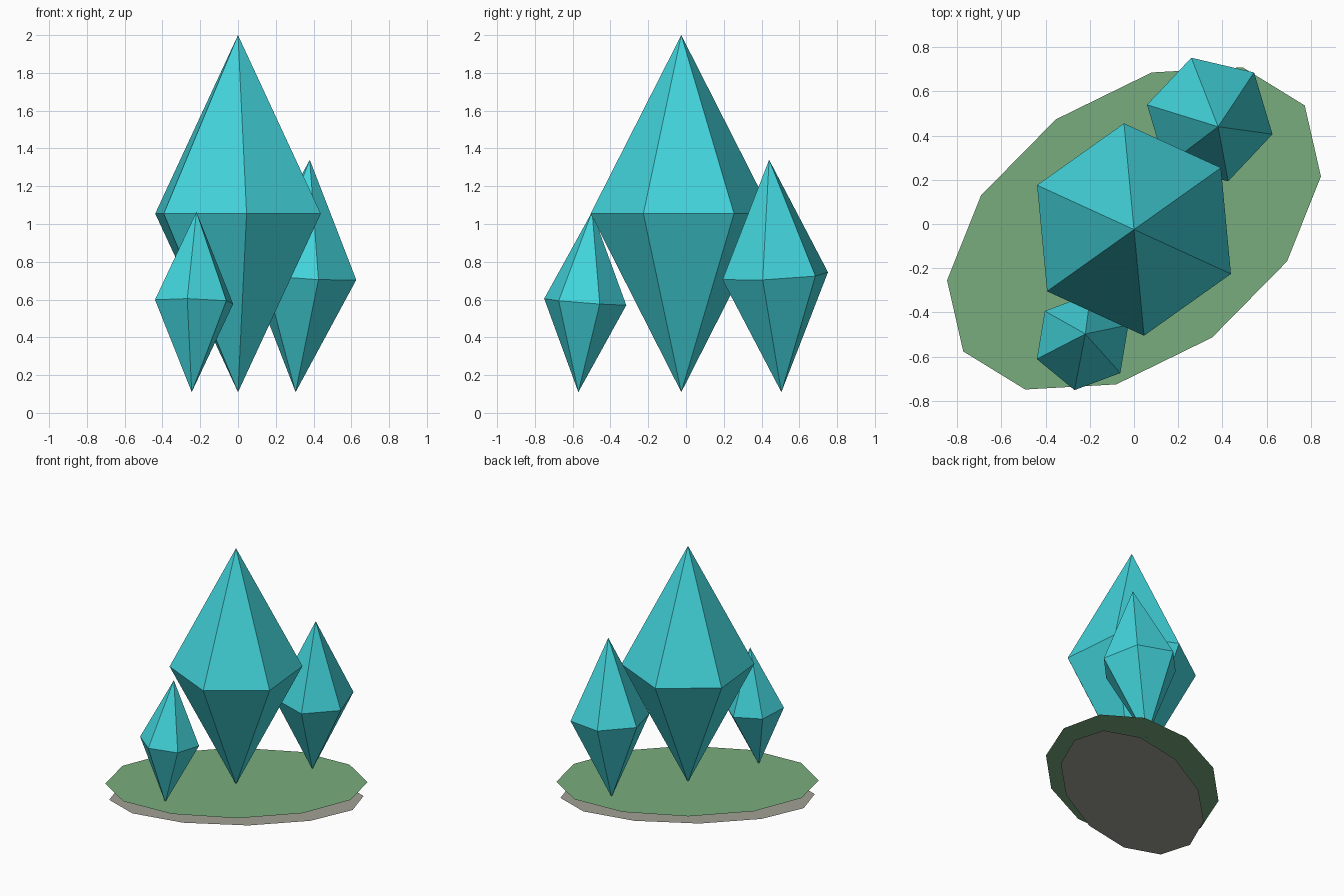
import bpy, bmesh, math
from mathutils import Vector

if "Cube" in bpy.data.objects:
    bpy.data.objects.remove(bpy.data.objects["Cube"])


def material(name, srgb):
    m = bpy.data.materials.new(name)
    lin = [((c / 255 + 0.055) / 1.055) ** 2.4 for c in srgb]
    m.diffuse_color = (*lin, 1)
    m.use_nodes = True
    m.node_tree.nodes["Principled BSDF"].inputs["Base Color"].default_value = m.diffuse_color
    return m


teal = material("crystal_teal", (66, 212, 219))
green = material("grass_green", (120, 172, 125))
grey = material("stone_grey", (161, 161, 149))


def finish(bm, name, mat):
    mesh = bpy.data.meshes.new(name)
    bm.to_mesh(mesh)
    bm.free()
    mesh.materials.append(mat)
    obj = bpy.data.objects.new(name, mesh)
    bpy.context.collection.objects.link(obj)
    return obj


def crystal(name, bottom, top, radius, angle):
    """Six-sided double pyramid with its girdle square to the tilted axis."""
    bottom, top = Vector(bottom), Vector(top)
    axis = (top - bottom).normalized()
    mid = (bottom + top) / 2
    tilt = Vector((0, 0, 1)).rotation_difference(axis)
    bm = bmesh.new()
    lo, hi = bm.verts.new(bottom), bm.verts.new(top)
    ring = []
    for i in range(6):
        a = math.radians(angle + 60 * i)
        spoke = Vector((math.cos(a), math.sin(a), 0)) * radius
        ring.append(bm.verts.new(mid + tilt @ spoke))
    for i in range(6):
        a, b = ring[i], ring[(i + 1) % 6]
        bm.faces.new((a, b, hi))
        bm.faces.new((b, a, lo))
    return finish(bm, name, teal)


def sheet(name, z, u, v, mat):
    """Flat twelve-sided oval spanned by two half-axis vectors."""
    bm = bmesh.new()
    centre, u, v = Vector((0, -0.02, z)), Vector((*u, 0)), Vector((*v, 0))
    ring = []
    for i in range(12):
        a = math.tau * i / 12
        ring.append(bm.verts.new(centre + u * math.cos(a) + v * math.sin(a)))
    bm.faces.new(ring)
    return finish(bm, name, mat)


# Ground: grass sheet above a slightly smaller stone sheet
sheet("grass_patch", 0.12, (0.845, 0.235), (0.08, 0.705), green)
sheet("stone_underside", 0.0, (0.665, -0.014), (0.467, 0.65), grey)

# Crystals: upright large one, two leaning smaller ones
crystal("large_crystal", (0, -0.025, 0.11), (0, -0.025, 2.0), 0.482, -84.6)
crystal("medium_crystal", (0.305, 0.505, 0.11), (0.38, 0.44, 1.34), 0.292, -13.3)
crystal("small_crystal", (-0.245, -0.57, 0.11), (-0.22, -0.497, 1.065), 0.221, 20.5)
